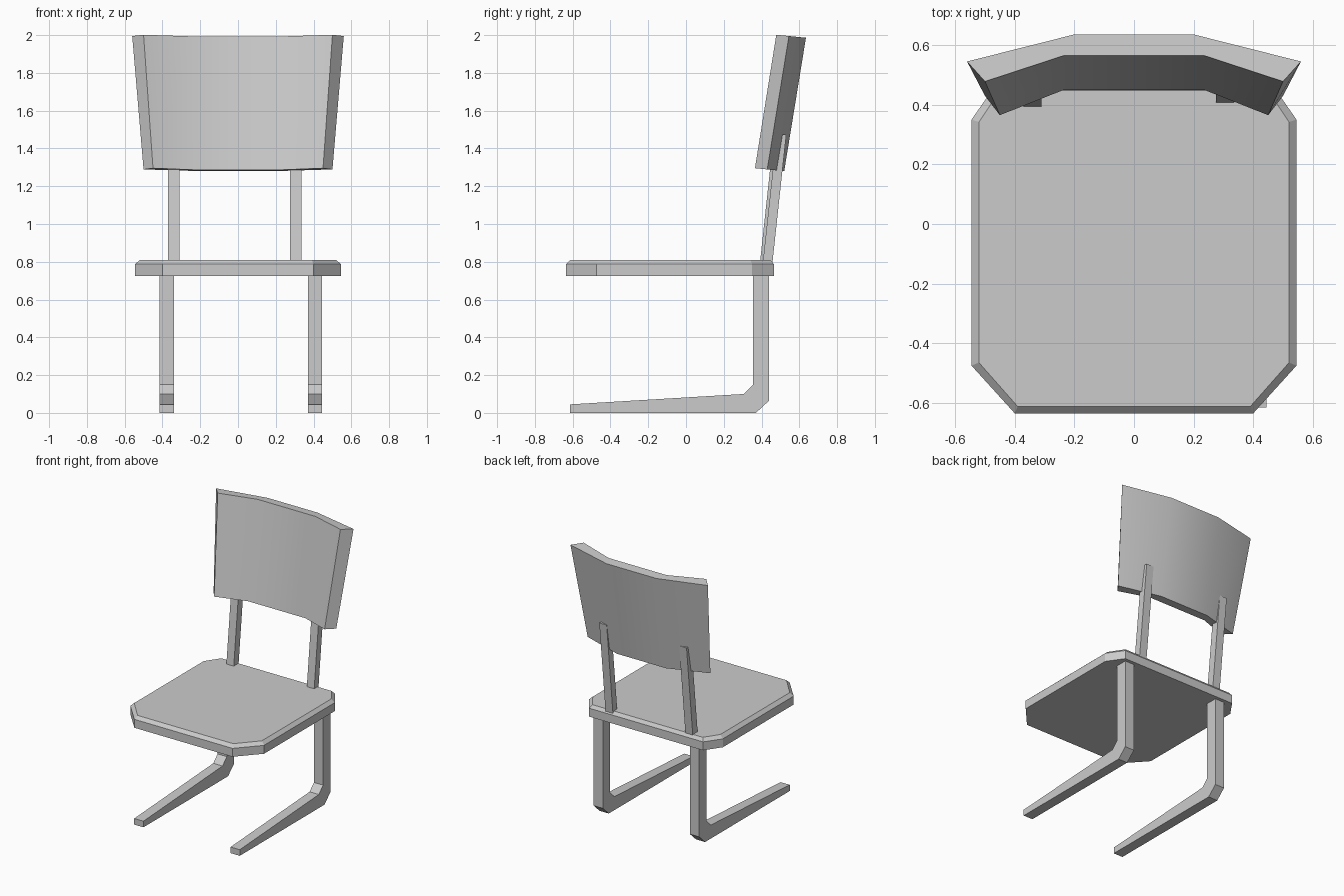
import bpy

if "Cube" in bpy.data.objects:
    bpy.data.objects.remove(bpy.data.objects["Cube"])


def make_mesh(name, verts, faces):
    mesh = bpy.data.meshes.new(name)
    mesh.from_pydata(verts, [], faces)
    mesh.update()
    obj = bpy.data.objects.new(name, mesh)
    bpy.context.collection.objects.link(obj)
    return obj


def loft(name, loops):
    """Skin a stack of closed loops and cap both ends."""
    n = len(loops[0])
    verts = [v for loop in loops for v in loop]
    faces = [list(range(n))[::-1], list(range(len(verts) - n, len(verts)))]
    for k in range(len(loops) - 1):
        for i in range(n):
            j = (i + 1) % n
            faces.append([k * n + i, k * n + j, (k + 1) * n + j, (k + 1) * n + i])
    obj = make_mesh(name, verts, faces)
    # consistent outward normals
    import bmesh
    bm = bmesh.new()
    bm.from_mesh(obj.data)
    bmesh.ops.recalc_face_normals(bm, faces=bm.faces)
    bm.to_mesh(obj.data)
    bm.free()
    return obj


def side_profile(name, profile, x0, x1):
    """Extrude a (y, z) profile across x."""
    return loft(name, [[(x, y, z) for y, z in profile] for x in (x0, x1)])


def mirrored(half, z):
    """Close a right-hand (x, y) outline by mirroring it."""
    pts = half + [(-x, y) for x, y in reversed(half)]
    return [(x, y, z) for x, y in pts]


# Seat: clipped-corner slab with a chamfered top edge
outer = [(0.40, -0.635), (0.545, -0.475), (0.545, 0.35), (0.465, 0.465)]
inner = [(0.39, -0.612), (0.52, -0.465), (0.52, 0.342), (0.45, 0.447)]
loft("seat", [mirrored(outer, 0.725), mirrored(outer, 0.787), mirrored(inner, 0.81)])

# Sled legs: upright at the back, tapering runner along the floor
leg = [(-0.615, 0), (0.37, 0), (0.44, 0.065), (0.44, 0.74), (0.355, 0.74),
       (0.355, 0.15), (0.305, 0.10), (-0.615, 0.045)]
side_profile("left_leg", leg, -0.415, -0.34)
side_profile("right_leg", leg, 0.37, 0.445)

# Leaning posts between the seat and the backrest
for name, x0, front, back in (("left_post", -0.37, 0.39, 0.447),
                              ("right_post", 0.275, 0.405, 0.456)):
    lean = 0.075
    side_profile(name, [(front, 0.78), (back, 0.78), (back + lean, 1.475),
                        (front + lean, 1.475)], x0, x0 + 0.06)


# Backrest: thick three-facet curved panel, flaring and leaning back
def panel_loop(half, z_front):
    y_front = half[0][1]
    return [(x, y, z_front - 0.1 * (y - y_front)) for x, y, _ in mirrored(half, 0)]


bottom = [(0.45, 0.365), (0.50, 0.43), (0.20, 0.52)]
top = [(0.50, 0.478), (0.56, 0.545), (0.203, 0.635)]
bottom = [(0.235, 0.45)] + bottom
top = [(0.235, 0.565)] + top
backrest = loft("backrest", [panel_loop(bottom, 1.287), panel_loop(top, 1.993)])
bpy.context.view_layer.objects.active = backrest
backrest.select_set(True)
bpy.ops.object.shade_smooth_by_angle(angle=0.6)
